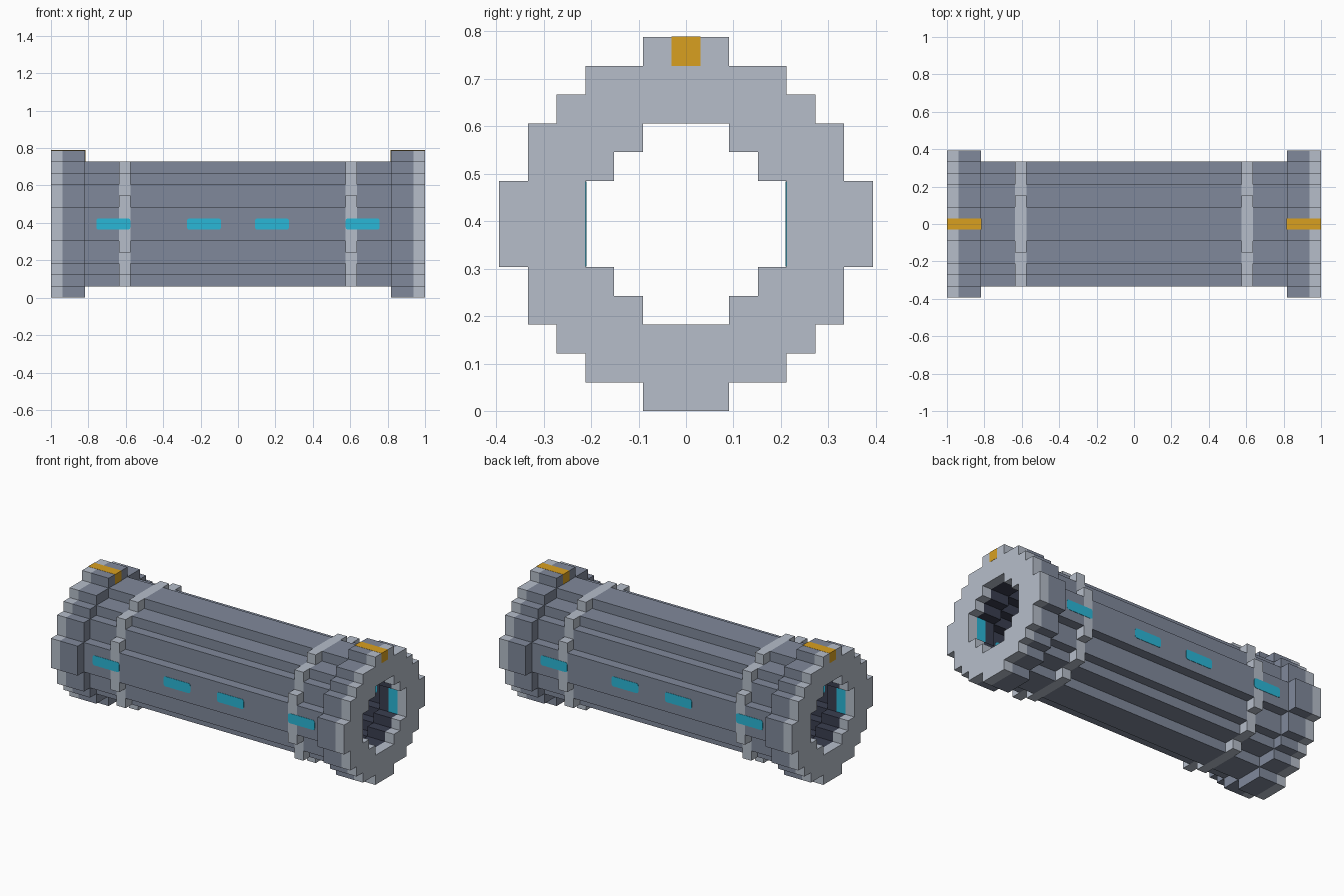
import bpy, bmesh
from mathutils import Vector

cube = bpy.data.objects.get("Cube")
if cube:
    bpy.data.objects.remove(cube)

U = 2 / 33          # block size
CZ = 6.5 * U        # height of the tube axis
T = 0.002           # plate relief


def material(name, srgb):
    col = [((c / 255 + 0.055) / 1.055) ** 2.4 for c in srgb] + [1.0]
    m = bpy.data.materials.new(name)
    m.diffuse_color = col
    m.use_nodes = True
    node = next(n for n in m.node_tree.nodes if n.type == 'BSDF_PRINCIPLED')
    node.inputs["Base Color"].default_value = col
    node.inputs["Roughness"].default_value = 0.8
    return m


LIGHT = material("light grey", (182, 190, 202))
MID = material("slate grey", (128, 137, 155))
DARK = material("dark bore", (58, 62, 80))
CYAN = material("cyan light", (42, 183, 215))
ORANGE = material("amber marker", (216, 160, 32))


def add_object(name, bm, mats):
    me = bpy.data.meshes.new(name)
    bm.to_mesh(me)
    bm.free()
    for m in mats:
        me.materials.append(m)
    ob = bpy.data.objects.new(name, me)
    bpy.context.collection.objects.link(ob)
    return ob


def stepped_loop(steps):
    """Closed stepped outline from one quarter's outer corners (in blocks)."""
    quarter = []
    for i, (a, b) in enumerate(steps):
        quarter.append((a, b))
        if i + 1 < len(steps):
            quarter.append((a, steps[i + 1][1]))
    loop = []
    for _ in range(4):
        loop += quarter
        quarter = [(z, -y) for y, z in quarter]
    return loop


def tube(name, x0, x1, outer, inner, mat, bore_mat, capped=True):
    """Stepped tube along x with its own bore colour; ends closed if capped."""
    bm = bmesh.new()
    rims = ([], [])
    for index, steps in enumerate((outer, inner)):
        loop = stepped_loop(steps)
        rings = [[bm.verts.new((x * U, y * U, CZ + z * U)) for y, z in loop]
                 for x in (x0, x1)]
        for i in range(len(loop)):
            quad = [rings[0][i - 1], rings[0][i], rings[1][i], rings[1][i - 1]]
            if index:
                quad.reverse()
            bm.faces.new(quad).material_index = index
        for rim, ring in zip(rims, rings):
            rim += [bm.edges.get((v, ring[i - 1])) for i, v in enumerate(ring)]
    if capped:
        for rim, direction in zip(rims, (-1, 1)):
            bmesh.ops.triangle_fill(bm, edges=rim, use_beauty=True,
                                    normal=(direction, 0, 0))
        bmesh.ops.recalc_face_normals(bm, faces=bm.faces[:])
    return add_object(name, bm, [mat, bore_mat])


def box(name, lo, hi, mat, trim=0.0):
    """Box in world units; trim rounds the corners seen along y."""
    bm = bmesh.new()
    bmesh.ops.create_cube(bm, size=1)
    lo, hi = Vector(lo), Vector(hi)
    for v in bm.verts:
        v.co = [(lo[i] + hi[i]) / 2 + v.co[i] * (hi[i] - lo[i]) for i in range(3)]
    if trim:
        along_y = [e for e in bm.edges if abs(e.verts[0].co.y - e.verts[1].co.y) > 1e-5]
        bmesh.ops.bevel(bm, geom=along_y, offset=trim, segments=2,
                        profile=0.5, affect='EDGES')
    return add_object(name, bm, [mat])


# Stepped cross-sections, quarter corners in blocks
FLANGE = [(1.5, 6.5), (3.5, 5.5), (4.5, 4.5), (5.5, 3.5), (6.5, 1.5)]
BODY = [(1.5, 5.5), (3.5, 4.5), (4.5, 3.5), (5.5, 1.5)]
BAND = [(2.5, 5.5), (4.5, 4.5), (5.5, 2.5)]
MOUTH = [(1.5, 3.5), (2.5, 2.5), (3.5, 1.5)]
BORE = [(1.5, 4.5), (2.5, 3.5), (3.5, 2.5), (4.5, 1.5)]

# Main barrel between the two bands; its ends are closed by the bands
tube("barrel", -9.5, 9.5, BODY, BORE, MID, DARK, capped=False)

for s, side in ((1, "left"), (-1, "right")):
    def span(a, b):
        return sorted((s * a, s * b))

    # Band, short barrel end, collar and rim at each end
    tube(side + "_band", *span(9.5, 10.5), BAND, BORE, LIGHT, DARK)
    tube(side + "_barrel_end", *span(10.5, 13.5), BODY, BORE, MID, DARK, capped=False)
    tube(side + "_collar", *span(13.5, 15.5), FLANGE, MOUTH, MID, DARK)
    tube(side + "_rim", *span(15.5, 16.5), FLANGE, MOUTH, LIGHT, LIGHT)

    # Amber marker wrapped over the top block of the flange
    x0, x1 = span(13.5 * U - T, 16.5 * U + T / 2)
    box(side + "_marker", (x0, -U / 2, CZ + 5.5 * U), (x1, U / 2, CZ + 6.5 * U + T / 2), ORANGE)

    for f, face in ((-1, "front"), (1, "back")):
        # Cyan dashes on the outside wall and on the bore wall
        for a, b, place in ((9.5, 12.5, "outer"), (1.5, 4.5, "inner")):
            x0, x1 = span(a * U, b * U)
            for r, wall in ((5.5, "wall"), (4.5, "bore")):
                y = f * r * U
                box(f"{side}_{face}_{place}_{wall}_dash", (x0, y - T, CZ - U / 2),
                    (x1, y + T, CZ + U / 2), CYAN, trim=0.012)
        # Cyan strip just inside the mouth
        x0, x1 = span(14.5 * U, 15.5 * U)
        y = f * 3.5 * U
        box(f"{side}_{face}_mouth_light", (x0, y - T, CZ - 1.48 * U),
            (x1, y + T, CZ + 1.48 * U), CYAN)
